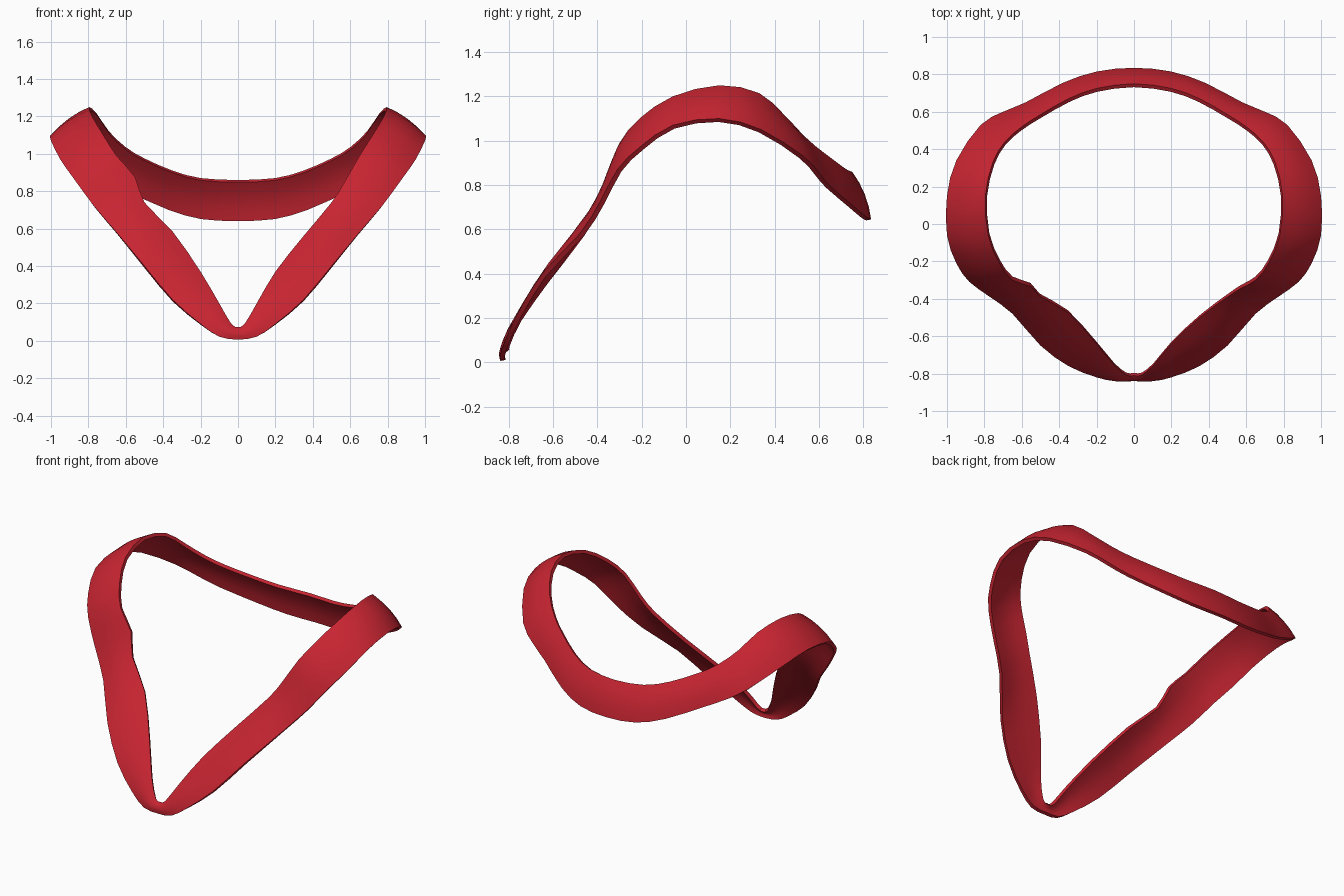
import bpy
import bmesh
from mathutils import Vector

# Remove the default object
default = bpy.data.objects.get("Cube")
if default:
    bpy.data.objects.remove(default, do_unlink=True)

THICKNESS = 0.022
ROWS = 4      # strips across the width of the band
STEPS = 2     # subdivisions between stations
BULGE = 0.015

# Edges of the left half, from the front tip round to the middle of the back
upper_edge = [
    (0, -.81, .075), (.035, -.81, .09), (.1, -.76, .2), (.2, -.64, .37),
    (.35, -.5, .56), (.5, -.39, .74), (.57, -.345, .85), (.65, -.3, .99),
    (.72, -.21, 1.1), (.78, -.06, 1.2), (.795, .15, 1.25), (.755, .33, 1.215),
    (.69, .44, 1.12), (.6, .52, 1.035), (.5, .585, .975), (.35, .67, .91),
    (.2, .725, .87), (0, .75, .86),
]
lower_edge = [
    (0, -.835, .007), (.1, -.84, .022), (.2, -.82, .09), (.35, -.76, .22),
    (.5, -.65, .4), (.65, -.48, .58), (.77, -.39, .72), (.88, -.31, .87),
    (.95, -.21, .97), (1, -.06, 1.07), (1, .15, 1.1), (.95, .34, 1.05),
    (.82, .53, .93), (.7, .6, .855), (.58, .65, .795), (.38, .755, .705),
    (.2, .815, .655), (0, .835, .645),
]

# Small dents in the upper edge of the right half: station -> offset
right_dents = {4: (0, .025, .025), 6: (-.02, .01, .025)}


def closed_loop(points, dents):
    """Left half followed by its mirrored right half."""
    left = [Vector(p) for p in points]
    right = []
    for i in range(len(points) - 2, 0, -1):
        p = left[i] + Vector(dents.get(i, (0, 0, 0)))
        right.append(Vector((-p.x, p.y, p.z)))
    return left + right


def smooth_loop(points):
    """Pass a closed smooth curve through the points."""
    result = []
    count = len(points)
    for i in range(count):
        a, b, c, d = (points[(i + k) % count] for k in (-1, 0, 1, 2))
        for step in range(STEPS):
            t = step / STEPS
            result.append(b + (c - a) * t / 2
                          + (a - b * 2.5 + c * 2 - d / 2) * t ** 2
                          + ((b - c) * 3 + d - a) / 2 * t ** 3)
    return result


# Red cloth material
red = bpy.data.materials.new("red")
red.use_nodes = True
colour = (0.57, 0.018, 0.031, 1)
red.diffuse_color = colour
red.node_tree.nodes["Principled BSDF"].inputs["Base Color"].default_value = colour

# Band surface, stretched between both edges with a slight outward bulge
upper = smooth_loop(closed_loop(upper_edge, right_dents))
lower = smooth_loop(closed_loop(lower_edge, {}))
count = len(upper)
bm = bmesh.new()
rings = []
for i in range(count):
    along = (lower[(i + 1) % count] + upper[(i + 1) % count]
             - lower[i - 1] - upper[i - 1])
    across = upper[i] - lower[i]
    outward = along.cross(across).normalized()
    ring = []
    for row in range(ROWS + 1):
        t = row / ROWS
        swell = outward * BULGE * 4 * t * (1 - t)
        ring.append(bm.verts.new(lower[i].lerp(upper[i], t) + swell))
    rings.append(ring)
for i, ring in enumerate(rings):
    following = rings[(i + 1) % count]
    for row in range(ROWS):
        bm.faces.new((ring[row], following[row],
                      following[row + 1], ring[row + 1]))
mesh = bpy.data.meshes.new("band")
bm.to_mesh(mesh)
bm.free()
mesh.materials.append(red)
band = bpy.data.objects.new("band", mesh)
bpy.context.collection.objects.link(band)

# Give the cloth its thickness, towards the inside
solid = band.modifiers.new("thickness", 'SOLIDIFY')
solid.thickness = THICKNESS
solid.offset = -1

# Smooth faces with crisp rims
bpy.ops.object.select_all(action='DESELECT')
band.select_set(True)
bpy.context.view_layer.objects.active = band
bpy.ops.object.modifier_apply(modifier=solid.name)
bpy.ops.object.shade_smooth_by_angle(angle=0.6)
